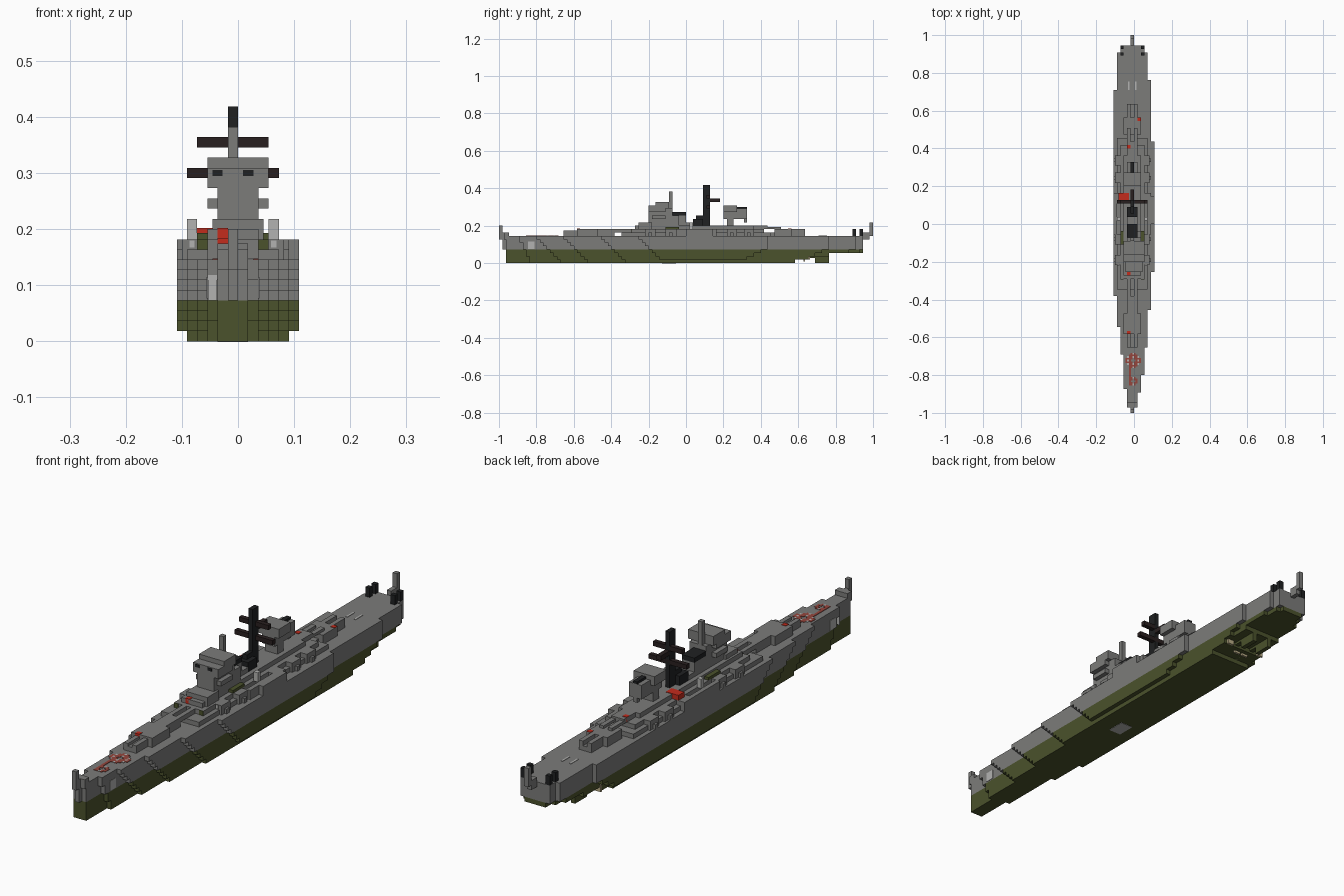
import bpy
import bmesh
from mathutils import Matrix, Vector

if "Cube" in bpy.data.objects:
    bpy.data.objects.remove(bpy.data.objects["Cube"], do_unlink=True)

UNIT = 2 / 110      # edge of one building block
MID = -0.5          # keel line, in blocks


def paint(name, r, g, b):
    mat = bpy.data.materials.new(name)
    mat.use_nodes = True
    mat.diffuse_color = (r, g, b, 1)
    mat.node_tree.nodes["Principled BSDF"].inputs["Base Color"].default_value = (r, g, b, 1)
    return mat


grey = paint("ship grey", .2, .2, .195)
olive = paint("olive green", .07, .085, .025)
black = paint("soot black", .014, .015, .016)
brown = paint("dark brown", .022, .014, .014)
light = paint("light grey", .45, .45, .44)
red = paint("signal red", .55, .025, .012)
rust = paint("faded red", .3, .06, .045)
beige = paint("brass beige", .5, .43, .25)


def solid(name, colour, boxes):
    """One object made of boxes given as low and high corners in blocks."""
    bm = bmesh.new()
    for low, high in boxes:
        low, high = Vector(low) * UNIT, Vector(high) * UNIT
        size = Matrix.Diagonal((*(high - low), 1))
        bmesh.ops.create_cube(bm, size=1, matrix=Matrix.Translation((low + high) / 2) @ size)
    mesh = bpy.data.meshes.new(name)
    bm.to_mesh(mesh)
    bm.free()
    mesh.materials.append(colour)
    obj = bpy.data.objects.new(name, mesh)
    bpy.context.collection.objects.link(obj)
    return obj


def block(name, colour, width, y0, y1, z0, z1, x=MID):
    half = width / 2
    return solid(name, colour, [((x - half, y0, z0), (x + half, y1, z1))])


def pair(name, colour, offset, width, y0, y1, z0, z1):
    for side, sign in (("left", 1), ("right", -1)):
        block(side + "_" + name, colour, width, y0, y1, z0, z1, MID + sign * offset)


# Hull: stacked layers, each stepping out from the keel line
right_steps = [(-2, -53, 53), (-3, -48, 53), (-4, -38, 52), (-5, -30, 50), (-6, -21, 39)]
left_steps = [(1, -53, 53), (2, -49, 53), (3, -44, 53), (4, -36, 50), (5, -25, 42), (6, -14, 24)]
stern_end = [32, 36, 42, 52, 52, 52, 52, 52]


def hull_layers(layers):
    boxes = []
    for k in layers:
        for steps in (right_steps, left_steps):
            for i, (x, start, end) in enumerate(steps):
                if k == 0 and abs(x) == 6:
                    continue
                start += (7 - k) * min(i, 2) // 2
                end = min(end - max(0, 4 - k) * min(i, 2), stern_end[k])
                boxes.append(((min(x, 0), start, k), (max(x, 0), end, k + 1)))
    return boxes


solid("lower_hull", olive, hull_layers(range(4)))
solid("upper_hull", grey, hull_layers(range(4, 8)))
block("keel_patch", light, 3, -7, -3, -.08, 0)

# Bow and stern fittings
block("bow_bulwark", grey, 3, -53.5, -52, 7, 9)
block("bow_stem", grey, 1, -54, -53, 4, 9)
block("bow_jackstaff", grey, 1, -55, -54, 7, 11)
block("stern_bracket", grey, 1, 52, 54, 7, 9)
block("stern_flagstaff", grey, 1, 54, 55, 8, 12)
pair("stern_post", black, 3, 1, 49, 50, 8, 10)
pair("stern_post_aft", black, 3, 1, 51, 52, 8, 10)
pair("stern_mark", light, 1, .4, 39, 41.5, 8, 8.1)

# Rudders, shafts and screws
pair("rudder", olive, 2, 1, 38, 42, 0, 3)
pair("rudder_stock", olive, 2, 1, 36, 38, 1.5, 3)
pair("inner_shaft", beige, 1, .5, 32, 35, 1, 1.5)
pair("outer_shaft", beige, 4, .5, 31, 36, 1.5, 2)
pair("inner_screw", beige, 1, 1.5, 34.5, 35, .5, 2)
pair("outer_screw", beige, 4, 1.5, 36, 36.5, 1, 2.5)

# Anchors on the bow flare
pair("anchor", light, 2.54, .1, -46.5, -44.5, 4.2, 6.3)
block("anchor_front", light, .9, -48.1, -48, 4, 6.5, -2.5)

# Chain rings on the foredeck
for label, centre, radius in (("small", -46, 1.3), ("large", -40, 2.1)):
    cells = {rust: [], light: []}
    for i in range(-5, 6):
        for j in range(-5, 6):
            x, y = i / 2, j / 2
            if .6 < (x * x + y * y) ** .5 < radius:
                colour = light if i % 3 == 0 and j % 2 == 0 else rust
                cells[colour].append(((x + MID, y + centre, 8), (x + MID + .5, y + centre + .5, 8.1)))
    solid(label + "_chain_ring", rust, cells[rust])
    solid(label + "_chain_links", light, cells[light])
block("anchor_chain", rust, .6, -47, -38, 8, 8.1, -1.2)

# Forward guns
block("fore_gun_deck", grey, 3, -36, -21, 8, 9)
block("fore_turret", grey, 5, -32, -26, 8, 10)
block("second_turret", grey, 3, -26, -21, 9, 10)
pair("fore_barrel", grey, 1, 1, -36, -32, 9, 9.6)
pair("second_barrel", grey, 1, 1, -24, -16, 9, 10)
block("fore_signal", red, 1, -32.1, -31.1, 9, 10.1, -1.5)
block("second_signal", red, 1, -15, -14, 10, 11.1, -1.5)

# Midship deckhouse
block("deckhouse_base", grey, 9, -19, 25, 8, 9)
block("deckhouse_middle", grey, 7, -16, 23, 9, 10)
block("deckhouse_top", grey, 5, -15, 20, 10, 11)
for y in (-12, -6, 6, 12, 17):
    pair("side_gun_house", grey, 4, 2, y, y + 3, 8, 10)
    pair("side_gun", grey, 5, 1, y + 1, y + 2, 8, 9)
pair("side_platform", grey, 5, 1, -3, 9, 8, 10)
block("left_outer_platform", grey, 1, 0, 8, 8, 10, 5.5)
pair("gun_light", light, 4, .5, -12.1, -12, 9.2, 9.9)
pair("lamp_post", light, 4, 1, 1, 2, 10, 12)
pair("boat", olive, 3, 1, -6, -2, 10, 10.6)
pair("boat_bow", olive, 3, 1, -16.1, -16, 9, 10)
block("midship_signal", red, 3, 7, 9, 10, 11.1, -3)

# Bridge tower
block("tower_body", grey, 4, -11, -4, 10, 16, 0)
block("tower_front_step", grey, 5, -14, -10, 10, 12, 0)
block("tower_wings", grey, 6, -10, -6, 13, 14, 0)
block("tower_top", grey, 6, -11, -6, 15, 17, 0)
block("tower_roof", grey, 6, -9, -5, 16, 18, 0)
block("tower_spike", grey, 1, -5, -4, 16, 21)
pair("tower_window", black, 1.5, 1, -11.1, -11, 16.2, 16.8)
block("tower_back_ledge", grey, 4, -4, -2, 11, 14, 0)

# Funnels
block("fore_funnel", grey, 3, -4, 0, 11, 14)
block("fore_funnel_cap", black, 3, -4, 0, 14, 15)
block("middle_house", grey, 3, 0, 2, 10, 12)
block("aft_funnel", black, 3, 2, 5, 11, 13)
block("aft_funnel_cap", black, 1, 3, 5, 13, 14)

# Main mast
block("mast_base", black, 1, 5, 7, 11, 18)
block("mast_pole", black, 1, 5, 7, 18, 23)
block("mast_gaff", brown, 1, 7, 10, 18, 19)
block("upper_yard", brown, 7, 6, 7, 19, 20)
block("lower_yard", brown, 9, 6, 7, 16, 17)

# Aft control tower
block("aft_trunk", grey, 3, 12, 14, 11, 14)
block("aft_platform", grey, 3, 11, 18, 13, 15)
block("aft_director", grey, 5, 11, 15, 15, 17)
block("aft_director_back", grey, 3, 15, 18, 15, 16)
block("aft_director_slot", black, 1, 14, 18, 16, 16.5)
block("aft_leg", grey, 1, 17, 18, 12, 13)

# Aft guns
block("aft_gun_deck", grey, 3, 24, 35, 8, 9)
block("aft_turret", grey, 5, 26, 31, 8, 10)
block("high_aft_turret", grey, 3, 19, 24, 10, 11)
pair("high_aft_barrel", grey, 1, 1, 24, 28, 10, 10.6)
pair("aft_barrel", grey, 1, 1, 31, 35, 9, 10)
block("aft_signal", red, 1, 22, 23, 10.1, 11.1, -1.5)
block("stern_signal", red, 1, 30, 31, 9.1, 10.1, 1.5)
